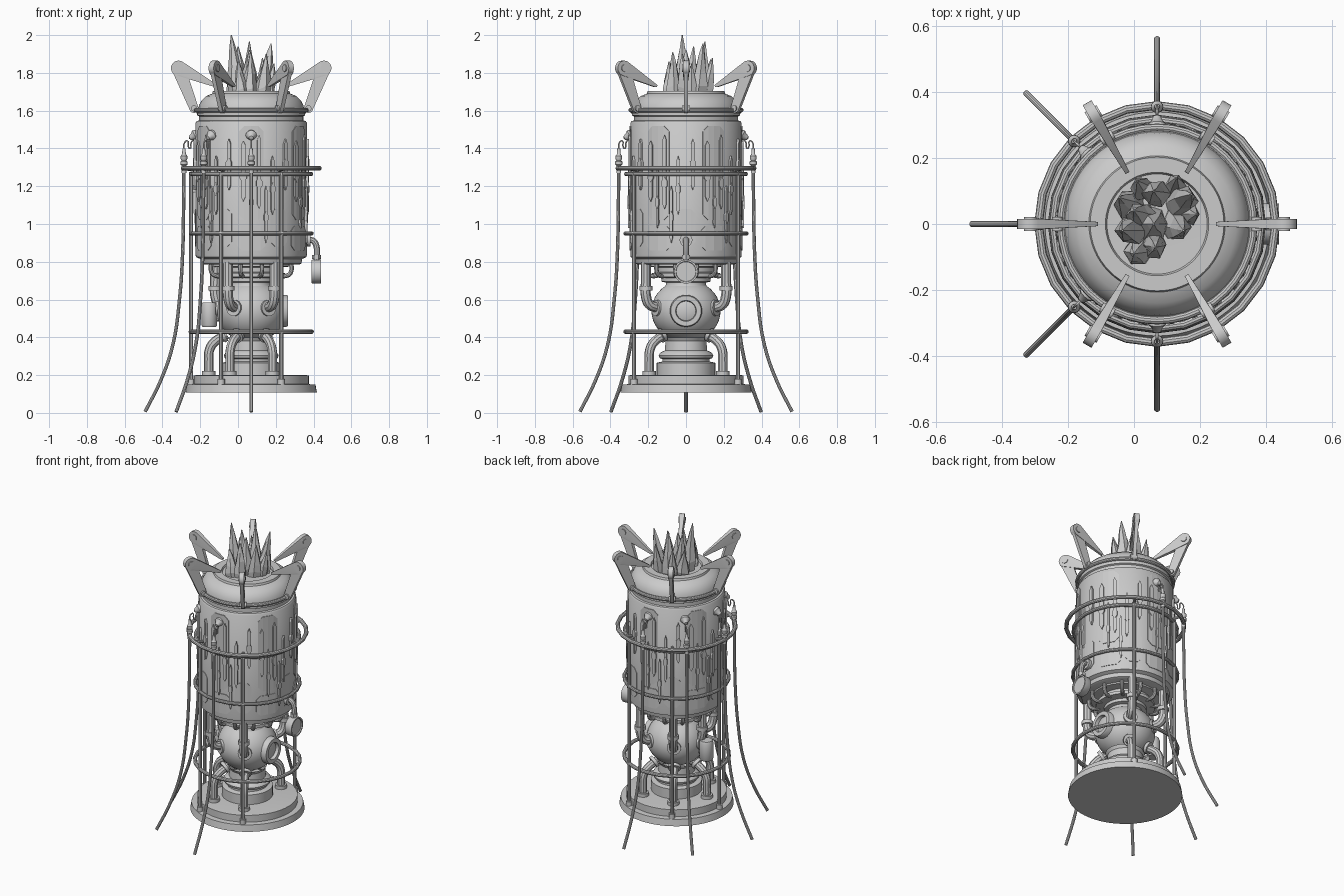
import bpy, bmesh, math, random
from math import sin, cos, pi, radians
from mathutils import Vector, Matrix

if "Cube" in bpy.data.objects:
    bpy.data.objects.remove(bpy.data.objects["Cube"])

random.seed(4)
CX = 0.07   # vessel axis is offset from the origin


def finish(name, bm, ang=0, smooth=True):
    bmesh.ops.recalc_face_normals(bm, faces=bm.faces)
    me = bpy.data.meshes.new(name)
    bm.to_mesh(me)
    bm.free()
    ob = bpy.data.objects.new(name, me)
    bpy.context.collection.objects.link(ob)
    ob.location.x = CX
    ob.rotation_euler.z = radians(ang)
    bpy.ops.object.select_all(action='DESELECT')
    ob.select_set(True)
    bpy.context.view_layer.objects.active = ob
    if smooth:
        bpy.ops.object.shade_smooth_by_angle(angle=radians(35))
    return ob


def lathe(name, prof, ang=0, segs=48, mat=Matrix()):
    """Revolve (radius, height) points, then move by mat and turn about the vessel axis."""
    bm = bmesh.new()
    vs = [bm.verts.new((r, 0, z)) for r, z in prof]
    es = [bm.edges.new(p) for p in zip(vs, vs[1:])]
    bmesh.ops.spin(bm, geom=vs + es, axis=(0, 0, 1), cent=(0, 0, 0),
                   angle=2 * pi, steps=segs, use_duplicate=False)
    bmesh.ops.remove_doubles(bm, verts=bm.verts, dist=1e-5)
    bm.transform(mat)
    return finish(name, bm, ang)


def at(p, d=(0, 0, 1)):
    return Matrix.Translation(p) @ Vector(d).to_track_quat('Z', 'Y').to_matrix().to_4x4()


def drum(name, p, d, r, h, ang=0, segs=20):
    return lathe(name, [(0, -h / 2), (r, -h / 2), (r, h / 2), (0, h / 2)], ang, segs, at(p, d))


def tube(name, pts, r, ang=0, cyclic=False, straight=False):
    """Round tube through (radial, height) points in the plane of the given angle."""
    cu = bpy.data.curves.new(name, 'CURVE')
    cu.dimensions = '3D'
    cu.bevel_depth, cu.bevel_resolution, cu.resolution_u = r, 3, 5
    cu.use_fill_caps = True
    sp = cu.splines.new('POLY' if straight else 'BEZIER')
    store = sp.points if straight else sp.bezier_points
    store.add(len(pts) - 1)
    for b, p in zip(store, pts):
        p = (p[0], 0, p[1]) if len(p) == 2 else p
        if straight:
            b.co = (*p, 1)
        else:
            b.co = p
            b.handle_left_type = b.handle_right_type = 'AUTO'
    sp.use_cyclic_u = cyclic
    ob = bpy.data.objects.new(name, cu)
    bpy.context.collection.objects.link(ob)
    me = bpy.data.meshes.new_from_object(ob.evaluated_get(bpy.context.evaluated_depsgraph_get()))
    bpy.data.objects.remove(ob)
    bm = bmesh.new()
    bm.from_mesh(me)
    return finish(name, bm, ang)


def hoop(name, R, z, r, segs=24):
    tube(name, [(R * cos(2 * pi * i / segs), R * sin(2 * pi * i / segs), z)
                for i in range(segs)], r, cyclic=True, straight=True)


def link(name, a, ra, ta, b, rb, tb, ang):
    """Flat arm: hull of two discs given as (radial, height), radius, thickness."""
    bm = bmesh.new()
    for (x, z), r, t in ((a, ra, ta), (b, rb, tb)):
        for i in range(20):
            q = 2 * pi * i / 20
            for s in (-.5, .5):
                bm.verts.new((x + r * cos(q), s * t, z + r * sin(q)))
    bmesh.ops.convex_hull(bm, input=bm.verts)
    finish(name, bm, ang)


def panel(name, ang, z0, z1, w, c, t, R=0.295, cz=None):
    """Curved plate on the tank wall with cut corners."""
    cz = cz or c
    bm = bmesh.new()
    us = [-w / 2, -w / 2 + c] + ([0] if w > 2.2 * c else []) + [w / 2 - c, w / 2]
    cols = []
    for i, u in enumerate(us):
        k = cz if i in (0, len(us) - 1) else 0
        col = []
        for rr in (R - .006, R + t):
            col += [bm.verts.new((rr * cos(u / R), rr * sin(u / R), z)) for z in (z0 + k, z1 - k)]
        cols.append(col)
    for a, b in zip(cols, cols[1:]):
        for i, j in ((0, 1), (1, 3), (3, 2), (2, 0)):
            bm.faces.new((a[i], a[j], b[j], b[i]))
    for c2 in (cols[0], cols[-1]):
        bm.faces.new((c2[0], c2[1], c2[3], c2[2]))
    finish(name, bm, ang, smooth=False)


# base plinth
lathe("base_plinth", [(0, .107), (.348, .107), (.34, .15), (.305, .152), (.305, .198), (.29, .2), (0, .2)], segs=64)
# stacked foot under the round boiler
lathe("boiler_foot", [(.155, .195), (.155, .265), (.125, .272), (.125, .285), (.14, .29), (.145, .305),
                      (.135, .32), (.112, .33), (.108, .38), (.12, .40)])
# round boiler
lathe("boiler_sphere", [(.183 * sin(q * pi / 20), .54 - .165 * cos(q * pi / 20)) for q in range(21)])
lathe("boiler_neck", [(.10, .66), (.115, .665), (.105, .68), (.105, .69), (.13, .695), (.13, .715), (.18, .72), (.18, .74),
                      (.155, .745), (.155, .77), (.21, .775), (.21, .80)])
# porthole on the right side of the boiler
lathe("porthole", [(.0, .165), (.05, .165), (.055, .195), (.08, .195), (.085, .185), (.085, .14)],
      segs=32, mat=at((0, 0, .54), (1, 0, 0)))

# main tank
lathe("main_tank", [(0, .785), (.255, .785), (.265, .79), (.27, .815), (.293, .825), (.295, .84), (.295, 1.535),
                    (.288, 1.545), (.276, 1.548), (.276, 1.57), (.286, 1.575), (.286, 1.59), (.27, 1.60)], segs=64)
lathe("tank_dome", [(.29, 1.585), (.292, 1.605), (.28, 1.61), (.276, 1.63), (.262, 1.655), (.24, 1.677), (.207, 1.69),
                    (.203, 1.703), (.157, 1.703), (.152, 1.69), (0, 1.685)], segs=64)
hoop("dome_lip_ring", .293, 1.603, .012, 40)

# tank wall panels and slim drip-shaped strips
for k in range(6):
    a = k * 60
    panel("tall_panel", a + 30, 1.02, 1.52, .13, .03, .004)
    panel("low_panel", a + 30, .86, .99, .15, .025, .004)
    panel("side_panel", a, .88, 1.08, .10, .025, .003)
    for da, z0, z1, w in ((-8, 1.05, 1.36, .016), (7, 1.18, 1.45, .02), (22, 1.12, 1.44, .024),
                          (30, .98, 1.3, .014), (38, 1.08, 1.47, .02), (45, .9, 1.2, .014)):
        panel("drip_strip", a + da, z0, z1, w, w * .49, .012, cz=.025)
        panel("drip_bead", a + da, z0 + .1, z0 + .17, w * 1.5, w * .7, .014, cz=.022)

# cage: hoops and uprights
hoop("cage_ring_top", .36, 1.295, .013)
hoop("cage_ring_upper", .316, 1.265, .012)
hoop("cage_ring_middle", .32, .95, .011)
hoop("cage_ring_lower", .32, .43, .012)
for a in (60, 120, 180, 240, 300):
    tube("cage_upright", [(.318, .15), (.318, 1.275)], .011, a, straight=True)
    drum("upright_foot", (.318, 0, .165), (0, 0, 1), .019, .03, a)
    tube("ring_bracket", [(.28, 1.28), (.36, 1.295)], .009, a, straight=True)

# pipes between tank, boiler and base
for a in (60, 120, 180, 240, 300):
    R = .19 if a == 180 else .245
    tube("upper_pipe", [(R, .80), (R, .70), (R, .62), (R - .02, .575), (R - .06, .56), (.14, .555)], .027, a)
    drum("upper_pipe_collar", (R, 0, .66), (0, 0, 1), .035, .025, a)
    drum("upper_pipe_flange", (.178, 0, .555), (1, 0, .05), .043, .02, a)
    tube("lower_pipe", [(.225, .19), (.225, .28), (.222, .33), (.20, .37), (.13, .415)], .025, a)
    drum("lower_pipe_collar", (.225, 0, .21), (0, 0, 1), .036, .025, a)
    drum("lower_pipe_flange", (.15, 0, .41), (1, 0, -.6), .038, .02, a)
for i in range(12):
    tube("small_elbow", [(.14, .73), (.19, .725), (.215, .74), (.22, .8)], .012, i * 30 + 15)

# canister on the left of the boiler
lathe("side_canister", [(0, .455), (.036, .455), (.042, .465), (.042, .57), (.036, .585), (0, .585)], 180,
      24, Matrix.Translation((.222, 0, 0)))
tube("canister_pipe", [(.15, .50), (.222, .50)], .018, 180, straight=True)

# pressure gauge on the right
drum("gauge_mount", (.30, 0, .915), (1, 0, 0), .034, .03)
tube("gauge_pipe", [(.29, .915), (.325, .913), (.343, .89), (.345, .80)], .017)
drum("gauge_nut", (.345, 0, .825), (0, 0, 1), .024, .02, segs=6)
lathe("gauge_body", [(0, -.025), (.06, -.025), (.063, -.02), (.063, .025), (.054, .025), (.052, .018), (0, .018)],
      segs=32, mat=at((.345, 0, .748), (1, 0, 0)))

# six claws around the dome
for a in range(0, 360, 60):
    link("claw_lower_arm", (.385, 1.823), .036, .022, (.303, 1.612), .024, .022, a)
    link("claw_upper_arm", (.385, 1.825), .04, .031, (.187, 1.732), .008, .013, a)
    drum("claw_pivot", (.385, 0, 1.825), (0, 1, 0), .019, .042, a)
    drum("claw_hinge", (.303, 0, 1.612), (0, 1, 0), .016, .042, a)

# five hoses with connectors and wire leads
for a in (90, 135, 180, 225, 270):
    tube("hose", [(.356, 1.33), (.358, 1.1), (.363, .85), (.378, .62), (.415, .36), (.48, .17), (.562, .006)], .0095, a)
    lathe("hose_connector", [(0, 1.27), (.013, 1.27), (.013, 1.31), (.019, 1.315), (.019, 1.33), (.013, 1.335),
                             (.018, 1.345), (.018, 1.36), (.01, 1.37), (.008, 1.40), (0, 1.40)],
          a, 16, Matrix.Translation((.356, 0, 0)))
    tube("wire_lead", [(.356, 1.39), (.353, 1.43), (.338, 1.44), (.333, 1.41), (.325, 1.40), (.318, 1.43), (.30, 1.455)],
         .004, a)
    lathe("wall_terminal", [(0, 0), (.026, 0), (.03, .015), (.018, .03), (.012, .045), (0, .05)], a, 16,
          at((.285, 0, 1.475), (1, 0, -.5)))

# jagged crystal cluster: (base x, base y, tip x, tip y, tip z, width)
shards = [(.0, -.02, -.035, -.02, 2.0, .05), (.03, .02, .0, .04, 1.94, .05), (.13, .06, .175, .09, 1.955, .05),
          (.07, .09, .06, .10, 1.965, .045), (.06, 0, .06, .0, 1.92, .055), (.02, -.08, .0, -.09, 1.86, .045),
          (.06, -.06, .065, -.07, 1.91, .045), (.12, .0, .15, -.02, 1.9, .05), (.15, .03, .19, .03, 1.85, .04),
          (.0, .05, -.045, .08, 1.86, .045), (.12, .10, .13, .14, 1.88, .04), (.03, .10, .01, .13, 1.87, .04)]
for bx, by, tx, ty, tz, w in shards:
    bm = bmesh.new()
    rings = []
    for f, s in ((0, 1), (.3, 1.0), (.55, .72), (.82, .36), (1, .06)):
        rings.append([bm.verts.new((bx - CX + (tx - bx) * f + w * s * random.uniform(.75, 1.1) * cos(i * pi / 3),
                                    by + (ty - by) * f + w * s * random.uniform(.75, 1.1) * sin(i * pi / 3),
                                    1.66 + (tz - 1.66) * f - (random.uniform(0, .025) if f < 1 else 0)))
                      for i in range(6)])
    for lo, hi in zip(rings, rings[1:]):
        for i in range(6):
            bm.faces.new((lo[i], lo[(i + 1) % 6], hi[(i + 1) % 6], hi[i]))
    bm.faces.new(rings[0])
    bm.faces.new(rings[-1])
    finish("crystal_shard", bm, smooth=False)
